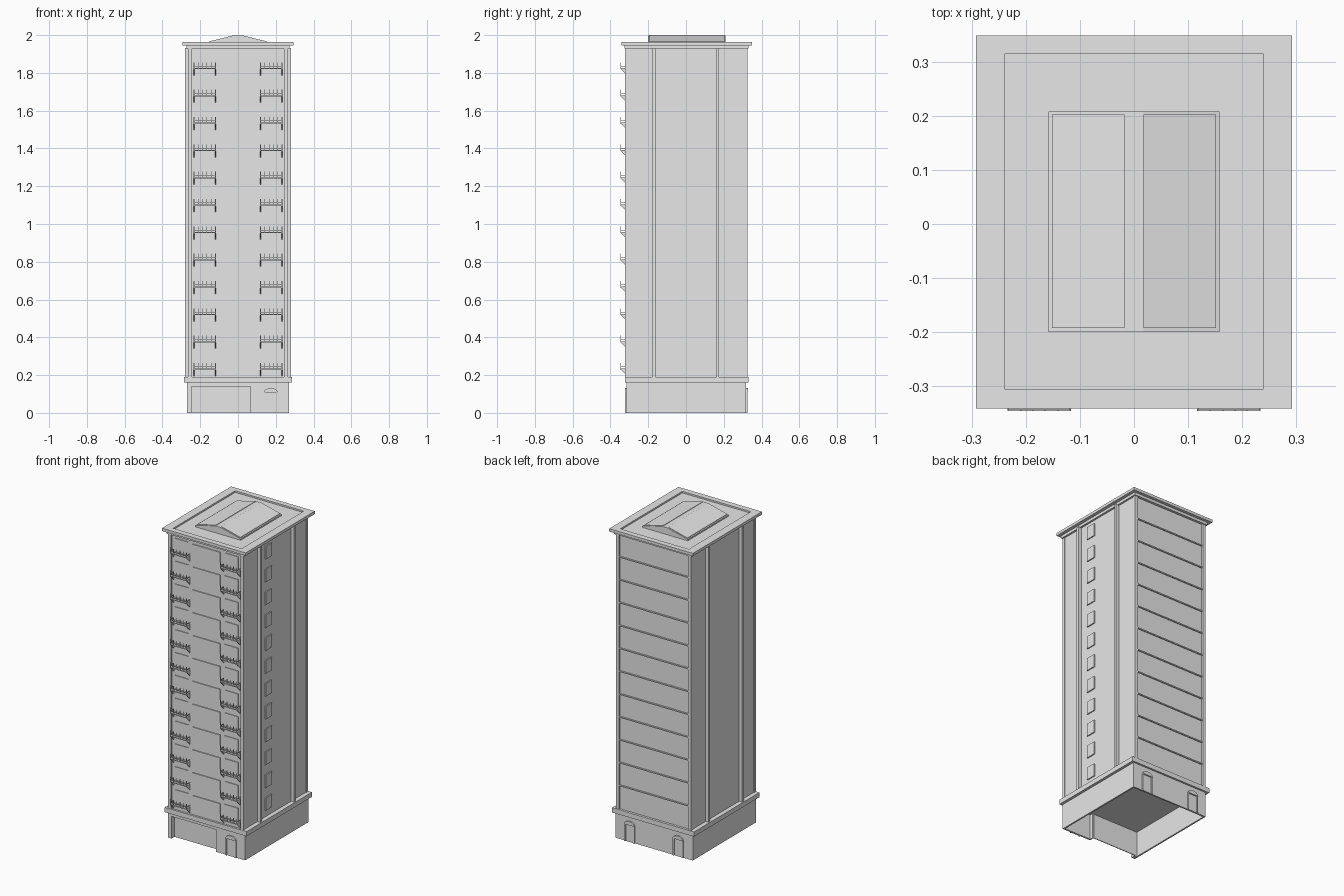
import bpy
import bmesh
from math import pi, sin, cos
from mathutils import Vector

cube = bpy.data.objects.get("Cube")
if cube:
    bpy.data.objects.remove(cube, do_unlink=True)

# One plain material
grey = bpy.data.materials.new("light_grey")
grey.use_nodes = True
colour = (0.8, 0.8, 0.8, 1)
grey.diffuse_color = colour
grey.node_tree.nodes["Principled BSDF"].inputs["Base Color"].default_value = colour


def finish(name, bm):
    bmesh.ops.recalc_face_normals(bm, faces=bm.faces)
    mesh = bpy.data.meshes.new(name)
    bm.to_mesh(mesh)
    bm.free()
    mesh.materials.append(grey)
    obj = bpy.data.objects.new(name, mesh)
    bpy.context.scene.collection.objects.link(obj)
    return obj


def add_box(bm, x, y, z):
    """Box from (min, max) ranges."""
    lo, hi = zip(x, y, z)
    verts = bmesh.ops.create_cube(bm, size=1)["verts"]
    for v in verts:
        v.co = Vector([lo[i] if v.co[i] < 0 else hi[i] for i in range(3)])


def boxes(name, parts):
    bm = bmesh.new()
    for part in parts:
        add_box(bm, *part)
    return finish(name, bm)


def prism(name, profile, y0, y1):
    """Extrude an xz profile along y."""
    bm = bmesh.new()
    face = bm.faces.new([bm.verts.new((x, y0, z)) for x, z in profile])
    new = bmesh.ops.extrude_face_region(bm, geom=[face])["geom"]
    moved = [v for v in new if isinstance(v, bmesh.types.BMVert)]
    bmesh.ops.translate(bm, verts=moved, vec=(0, y1 - y0, 0))
    return finish(name, bm)


def mirror_range(r, s):
    return tuple(sorted((s * r[0], s * r[1])))


SIDES = (-1, 1)
FRONT, BACK = -0.315, 0.318
FLOOR, PITCH, STOREYS = 0.195, 0.1447, 12
TOP = FLOOR + PITCH * STOREYS
floors = [FLOOR + PITCH * i for i in range(STOREYS)]

# Hollow ground floor, open below, with a wide recess in the front
low = (0, 0.16)
boxes("ground_floor_walls", [
    ((-0.27, -0.26), (FRONT, BACK), low),
    ((0.26, 0.27), (FRONT, BACK), low),
    ((-0.26, 0.26), (BACK - 0.01, BACK), low),
    ((-0.26, -0.245), (FRONT, FRONT + 0.03), low),
    ((0.065, 0.26), (FRONT, FRONT + 0.01), low),
    ((0.065, 0.072), (FRONT + 0.01, FRONT + 0.03), low),
    ((-0.245, 0.065), (FRONT, FRONT + 0.03), (0.14, 0.16)),
])
boxes("recessed_entrance_panel",
      [((-0.245, 0.065), (FRONT + 0.03, FRONT + 0.035), (0, 0.155))])
boxes("ground_floor_ledge", [((-0.287, 0.287), (-0.324, 0.33), (0.16, 0.19))])

# Arched doors, one at the front and two at the back
def door(name, cx, wall, out):
    face = wall + out * 0.007
    y = tuple(sorted((wall - out * 0.002, face)))
    boxes(name + "_frame", [
        ((cx - 0.036, cx - 0.028), y, (0, 0.108)),
        ((cx + 0.028, cx + 0.036), y, (0, 0.108))])
    boxes(name + "_leaf", [((cx - 0.028, cx + 0.028),
                            tuple(sorted((wall - out * 0.002, wall + out * 0.002))), (0, 0.104))])
    arch = [(cx + 0.036 * cos(a * pi / 8), 0.108 + 0.024 * sin(a * pi / 8)) for a in range(9)]
    prism(name + "_canopy", arch, wall - out * 0.002, wall + out * 0.009)


door("front_door", 0.174, FRONT, -1)
door("back_left_door", 0.17, BACK, 1)
door("back_right_door", -0.17, BACK, 1)

# Tower body, corner strips and side pilasters
WALL_F, WALL_B = -0.312, 0.315
boxes("tower_body", [((-0.26, 0.26), (WALL_F, WALL_B), (0.19, 1.932))])
boxes("corner_strips", [
    (mirror_range((0.243, 0.264), s), y, (0.19, 1.932))
    for s in SIDES for y in ((-0.322, WALL_F + 0.006), (WALL_B - 0.006, 0.325))])
boxes("side_pilasters", [
    (mirror_range((0.255, 0.281), s), y, (0.19, 1.932))
    for s in SIDES for y in ((-0.177, -0.161), (0.161, 0.175))])

# Storey ledges on the back
boxes("back_storey_ledges", [
    ((-0.243, 0.243), (WALL_B - 0.002, WALL_B + 0.007), (z - 0.004, z + 0.003))
    for z in floors[1:]])

# Windows and balcony doors as thin raised panels
boxes("front_windows", [
    ((-0.097, 0.097), (WALL_F - 0.006, WALL_F + 0.002), (z + 0.037, z + 0.118))
    for z in floors])
boxes("balcony_doors", [
    (mirror_range((0.127, 0.222), s), (WALL_F - 0.004, WALL_F + 0.002), (z + 0.037, z + 0.122))
    for z in floors for s in SIDES])
boxes("left_side_windows", [
    ((0.257, 0.267), (-0.103, -0.04), (z + 0.037, z + 0.118)) for z in floors])

# Balconies: slab, thin railing and sloping end brackets
slabs, rails = [], []
for z in floors:
    s0 = z + 0.033
    for s in SIDES:
        slabs.append((mirror_range((0.117, 0.235), s), (-0.347, WALL_F), (s0, s0 + 0.006)))
        for k in range(6):
            x = 0.119 + 0.0228 * k
            rails.append((mirror_range((x - 0.0015, x + 0.0015), s),
                          (-0.347, -0.344), (s0 + 0.006, s0 + 0.036)))
        rails.append((mirror_range((0.117, 0.235), s), (-0.347, -0.344), (s0 + 0.014, s0 + 0.017)))
        for x in (0.117, 0.232):
            rails.append((mirror_range((x, x + 0.003), s), (-0.345, WALL_F),
                          (s0 + 0.014, s0 + 0.017)))
boxes("balcony_slabs", slabs)
boxes("balcony_railings", rails)

bm = bmesh.new()
for z in floors:
    for s in SIDES:
        for x in (0.117, 0.231):
            xs = mirror_range((x, x + 0.004), s)
            tri = ((-0.345, z + 0.033), (WALL_F, z + 0.033), (WALL_F, z))
            a, b = [[bm.verts.new((px, y, h)) for y, h in tri] for px in xs]
            bm.faces.new(a)
            bm.faces.new(b)
            for i in range(3):
                j = (i + 1) % 3
                bm.faces.new((a[i], a[j], b[j], b[i]))
finish("balcony_brackets", bm)

# Cornice stepping out to a roof slab with a sunken centre
boxes("cornice", [((-0.272, 0.272), (-0.326, 0.331), (1.928, 1.945))])
roof_z = (1.945, 1.963)
boxes("roof_parapet", [
    ((-0.293, -0.24), (-0.342, 0.35), roof_z),
    ((0.24, 0.293), (-0.342, 0.35), roof_z),
    ((-0.24, 0.24), (-0.342, -0.306), roof_z),
    ((-0.24, 0.24), (0.315, 0.35), roof_z)])
boxes("roof_floor", [((-0.24, 0.24), (-0.306, 0.315), (1.945, 1.953))])

# Low gabled roof light with a raised pane on each slope
prism("roof_light", [(-0.159, 1.95), (-0.159, 1.962), (-0.018, 1.997), (0.018, 1.997),
                     (0.159, 1.962), (0.159, 1.95)], -0.2, 0.209)
for s, name in zip(SIDES, ("right", "left")):
    prism(name + "_roof_pane", [(s * 0.152, 1.962), (s * 0.152, 1.967),
                                (s * 0.018, 2.0), (s * 0.018, 1.995)], -0.193, 0.203)
